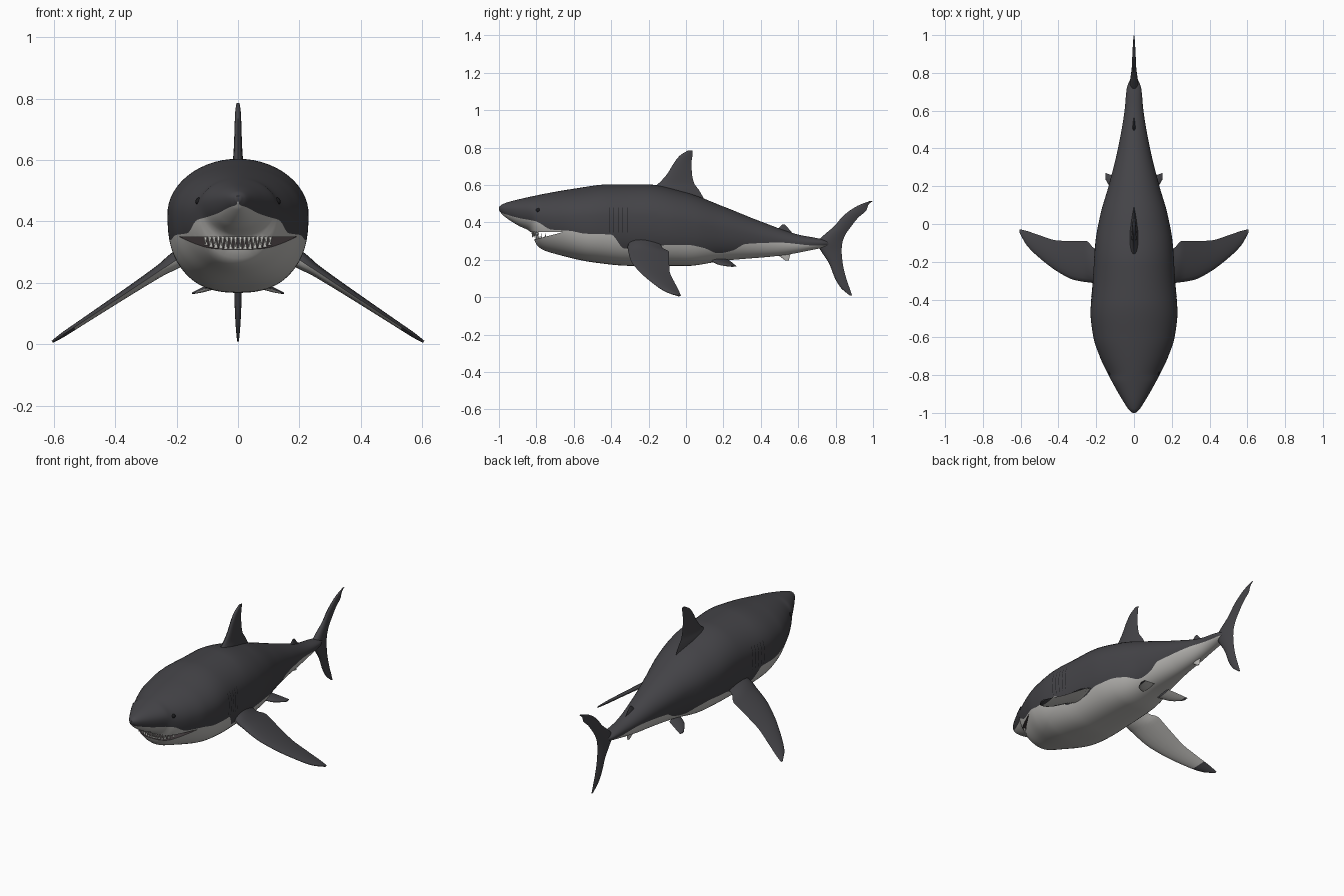
import bpy, bmesh, math
from mathutils import Vector

cube = bpy.data.objects.get("Cube")
if cube:
    bpy.data.objects.remove(cube, do_unlink=True)


def material(name, r, g, b):
    m = bpy.data.materials.new(name)
    m.use_nodes = True
    m.diffuse_color = (r, g, b, 1)
    m.node_tree.nodes["Principled BSDF"].inputs["Base Color"].default_value = (r, g, b, 1)
    return m


DARK = material("slate grey skin", .058, .057, .064)
PALE = material("pale belly", .5, .49, .47)
MOUTH = material("mouth interior", .05, .04, .042)
TOOTH = material("tooth white", .75, .74, .7)
BLACK = material("eye black", .012, .012, .014)


def make(name, bm, mats, smooth=True):
    bmesh.ops.recalc_face_normals(bm, faces=bm.faces)
    mesh = bpy.data.meshes.new(name)
    bm.to_mesh(mesh)
    bm.free()
    ob = bpy.data.objects.new(name, mesh)
    bpy.context.collection.objects.link(ob)
    for m in mats:
        mesh.materials.append(m)
    if smooth:
        shade(ob)
    return ob


def shade(ob):
    bpy.ops.object.select_all(action='DESELECT')
    ob.select_set(True)
    bpy.context.view_layer.objects.active = ob
    bpy.ops.object.shade_smooth_by_angle(angle=math.radians(45))


def curve(keys):
    """Monotone smooth interpolation through (position, value) pairs."""
    xs, vs = [k[0] for k in keys], [k[1] for k in keys]
    d = [(vs[i + 1] - vs[i]) / (xs[i + 1] - xs[i]) for i in range(len(xs) - 1)]
    m = [d[0]] + [0 if a * b <= 0 else 2 * a * b / (a + b) for a, b in zip(d, d[1:])] + [d[-1]]

    def value(x):
        x = min(max(x, xs[0]), xs[-1])
        i = max(j for j in range(len(d)) if xs[j] <= x)
        h = xs[i + 1] - xs[i]
        t = (x - xs[i]) / h
        s = t * t * (3 - 2 * t)
        return (vs[i] * (1 - s) + vs[i + 1] * s
                + h * t * (1 - t) * (m[i] * (1 - t) - m[i + 1] * t))
    return value


def loft(bm, rings):
    """Skin closed rings of points, capping both ends; returns rows of faces."""
    rows = [[bm.verts.new(p) for p in r] for r in rings]
    n = len(rows[0])
    faces = [[bm.faces.new((a[j], a[(j + 1) % n], b[(j + 1) % n], b[j])) for j in range(n)]
             for a, b in zip(rows, rows[1:])]
    bm.faces.new(rows[0])
    bm.faces.new(rows[-1][::-1])
    return faces


# Body profiles along the length
top = curve([(-1, .483), (-.98, .498), (-.9, .522), (-.6, .58), (-.4, .604), (-.22, .604),
             (0, .56), (.2, .485), (.4, .405), (.6, .335), (.72, .312), (.78, .295)])
low = curve([(-1, .465), (-.98, .44), (-.9, .385), (-.83, .348), (-.8, .282), (-.77, .256),
             (-.7, .232), (-.5, .187), (-.3, .168), (0, .167), (.2, .195), (.5, .222),
             (.72, .262), (.78, .275)])
wide = curve([(-1, .008), (-.985, .026), (-.95, .05), (-.9, .08), (-.8, .135), (-.7, .182),
              (-.6, .215), (-.47, .23), (-.3, .218), (-.1, .205), (.05, .178), (.2, .135),
              (.4, .085), (.6, .05), (.72, .038), (.78, .012)])
border = curve([(-1, .455), (-.9, .425), (-.8, .405), (-.72, .362), (-.62, .355), (-.54, .34),
                (-.4, .335), (-.33, .26), (-.2, .258), (-.1, .28), (0, .28), (.1, .262),
                (.17, .235), (.25, .25), (.32, .285), (.5, .292), (.7, .276), (.78, .28)])
squareness = curve([(-1, 2), (-.75, 2), (-.5, 2.6), (0, 2.5), (.4, 2)])


def section(y):
    b, t = low(y), top(y)
    mid = b + .58 * (t - b)
    return mid, t - mid, mid - b, squareness(y)


def half_width(y, z):
    mid, up, down, n = section(y)
    f, n = ((z - mid) / up, 2) if z > mid else ((mid - z) / down, n)
    return wide(y) * (1 - f ** n) ** (1 / n) if f < 1 else 0


LOWER, UPPER = 12, 16


def body_ring(y):
    mid, up, down, n = section(y)
    s = border(y) - mid
    f = min(abs(s) / (up if s > 0 else down), .97)
    split = math.copysign(math.asin(f ** (1 if s > 0 else n / 2)), s)
    q = math.pi / 2
    angles = [-q + (split + q) * i / LOWER for i in range(LOWER)]
    angles += [split + (q - split) * i / UPPER for i in range(UPPER + 1)]
    side = []
    for a in angles:
        e, h = (1, up) if a > 0 else (2 / n, down)
        side.append((wide(y) * abs(math.cos(a)) ** e, y,
                     mid + math.copysign(h * abs(math.sin(a)) ** e, a)))
    side[0], side[-1] = (0, y, mid - down), (0, y, mid + up)
    return side + [(-x, v, z) for x, v, z in side[-2:0:-1]]


stations = [-1 + .004 * i for i in range(8)] + [-.966 + .012 * i for i in range(145)] + [.775, .78]
bm = bmesh.new()
for row in loft(bm, [body_ring(y) for y in stations]):
    for j, f in enumerate(row):
        f.material_index = 1 if j < LOWER or j >= len(row) - LOWER else 0
body = make("body", bm, [DARK, PALE, MOUTH], smooth=False)

# Open mouth: a wedge cut whose walls take the mouth colour
FRONT, CORNER = -.87, -.65


def lips(y):
    t = (y - FRONT) / (CORNER - FRONT)
    return .349 + .001 * t, .293 + .057 * t


bm = bmesh.new()
wedge = [(FRONT, lips(FRONT)[0]), (FRONT, lips(FRONT)[1]), (CORNER, lips(CORNER)[0])]
for row in loft(bm, [[(x, y, z) for y, z in wedge] for x in (-.4, .4)]):
    pass
for f in bm.faces:
    f.material_index = 2
cutter = make("mouth_cutter", bm, [DARK, PALE, MOUTH], smooth=False)
cutter.hide_render = True
cut = body.modifiers.new("mouth", 'BOOLEAN')
cut.operation, cut.solver, cut.object = 'DIFFERENCE', 'EXACT', cutter
bpy.context.view_layer.objects.active = body
bpy.ops.object.modifier_apply(modifier=cut.name)
bpy.data.objects.remove(cutter, do_unlink=True)
shade(body)


# Teeth follow the curve of each lip
def lip_y(x, z):
    a, b = -.9, -.6
    for _ in range(25):
        c = (a + b) / 2
        a, b = (a, c) if half_width(c, z) >= x else (c, b)
    return b


for jaw, level, count, way in (("upper_teeth", .348, 8, -1), ("lower_teeth", .302, 7, 1)):
    bm = bmesh.new()
    for i in range(count):
        x = .008 + .118 * i / count
        y = lip_y(x, level) + .008
        roof, floor = lips(y)
        size = min(.04, (roof - floor) * .85)
        base = roof + .004 if way < 0 else floor - .004
        for side in (-1, 1):
            tip = bm.verts.new((side * x * .95, y, base + way * size))
            ring = [bm.verts.new((side * x * .95 + .0085 * math.cos(a), y + .006 * math.sin(a), base))
                    for a in (k * math.tau / 6 for k in range(6))]
            bm.faces.new(ring)
            for k in range(6):
                bm.faces.new((ring[k], ring[(k + 1) % 6], tip))
    make(jaw, bm, [TOOTH], smooth=False)


# Fins: rows of (span, leading edge, trailing edge, half thickness)
def fin(name, rows, place, mats=(DARK,), pale_to=None, steps=24):
    lead, trail, thick = (curve([(r[0], r[k]) for r in rows]) for k in (1, 2, 3))
    chord = [0, .03, .1, .22, .4, .6, .8, 1]
    rings = []
    for i in range(steps + 1):
        s = rows[0][0] + (rows[-1][0] - rows[0][0]) * i / steps
        a, b = lead(s), trail(s)
        ring = [(c, 2.6 * thick(s) * c ** .5 * (1 - c)) for c in chord]
        ring += [(c, -h) for c, h in ring[-2:0:-1]]
        rings.append([place(s, a + (b - a) * c, h) for c, h in ring])
    bm = bmesh.new()
    loft(bm, rings)
    bmesh.ops.recalc_face_normals(bm, faces=bm.faces)
    if pale_to:
        for f in bm.faces:
            if f.normal.z < -.2 and abs(f.calc_center_median().x) < pale_to:
                f.material_index = 1
    make(name, bm, mats)


def upright(s, c, h):
    return Vector((h, c, s))


fin("dorsal_fin", [(.52, -.22, .1, .03), (.575, -.19, .068, .024), (.61, -.145, .043, .016),
                   (.66, -.1, .032, .013), (.72, -.063, .029, .011), (.76, -.03, .035, .009),
                   (.785, .012, .036, .005)], upright)
fin("tail_fin", [(.008, .877, .888, .003), (.05, .828, .874, .007), (.1, .797, .857, .01),
                 (.18, .765, .838, .013), (.25, .72, .832, .018), (.29, .7, .836, .022),
                 (.33, .735, .85, .018), (.38, .793, .884, .012), (.43, .836, .925, .01),
                 (.465, .878, .965, .008), (.495, .93, .975, .006), (.515, .985, 1, .003)],
    upright, steps=40)
fin("second_dorsal_fin", [(.33, .46, .58, .01), (.365, .49, .55, .007), (.388, .515, .53, .003)],
    upright, steps=8)
fin("anal_fin", [(.25, .47, .57, .01), (.22, .5, .555, .007), (.197, .53, .55, .003)][::-1],
    upright, [PALE], steps=8)

for label, side in (("left", 1), ("right", -1)):
    def pectoral(s, c, h):
        return Vector((side * (s + .56 * h), c, .275 - .66 * (s - .2) + .83 * h))

    def pelvic(s, c, h):
        return Vector((side * s, c, .215 - .33 * s + h))

    fin(label + "_pectoral_fin",
        [(.15, -.3, -.14, .032), (.21, -.312, -.13, .027), (.25, -.308, -.09, .02),
         (.32, -.295, -.09, .016), (.4, -.255, -.088, .013), (.5, -.18, -.06, .01),
         (.57, -.11, -.036, .008), (.605, -.045, -.028, .004)],
        pectoral, [DARK, PALE], .53, steps=32)
    fin(label + "_pelvic_fin", [(.05, .13, .23, .012), (.11, .17, .255, .009), (.15, .235, .27, .003)],
        pelvic, [DARK, PALE], .14, steps=8)

    # Eye set into the side of the head
    bm = bmesh.new()
    bmesh.ops.create_uvsphere(bm, u_segments=16, v_segments=10, radius=.013)
    bmesh.ops.translate(bm, verts=bm.verts, vec=(side * (half_width(-.79, .465) - .008), -.79, .465))
    make(label + "_eye", bm, [BLACK])

    # Gill slits: thin strips hugging the flank
    bm = bmesh.new()
    for k in range(5):
        y, half = -.41 + .024 * k, .0015
        last = None
        for i in range(13):
            z = .345 + .135 * i / 12
            pair = [bm.verts.new((side * (half_width(v, z) + .0015), v, z)) for v in (y - half, y + half)]
            if last:
                bm.faces.new((last[0], last[1], pair[1], pair[0]))
            last = pair
    make(label + "_gill_slits", bm, [BLACK])
